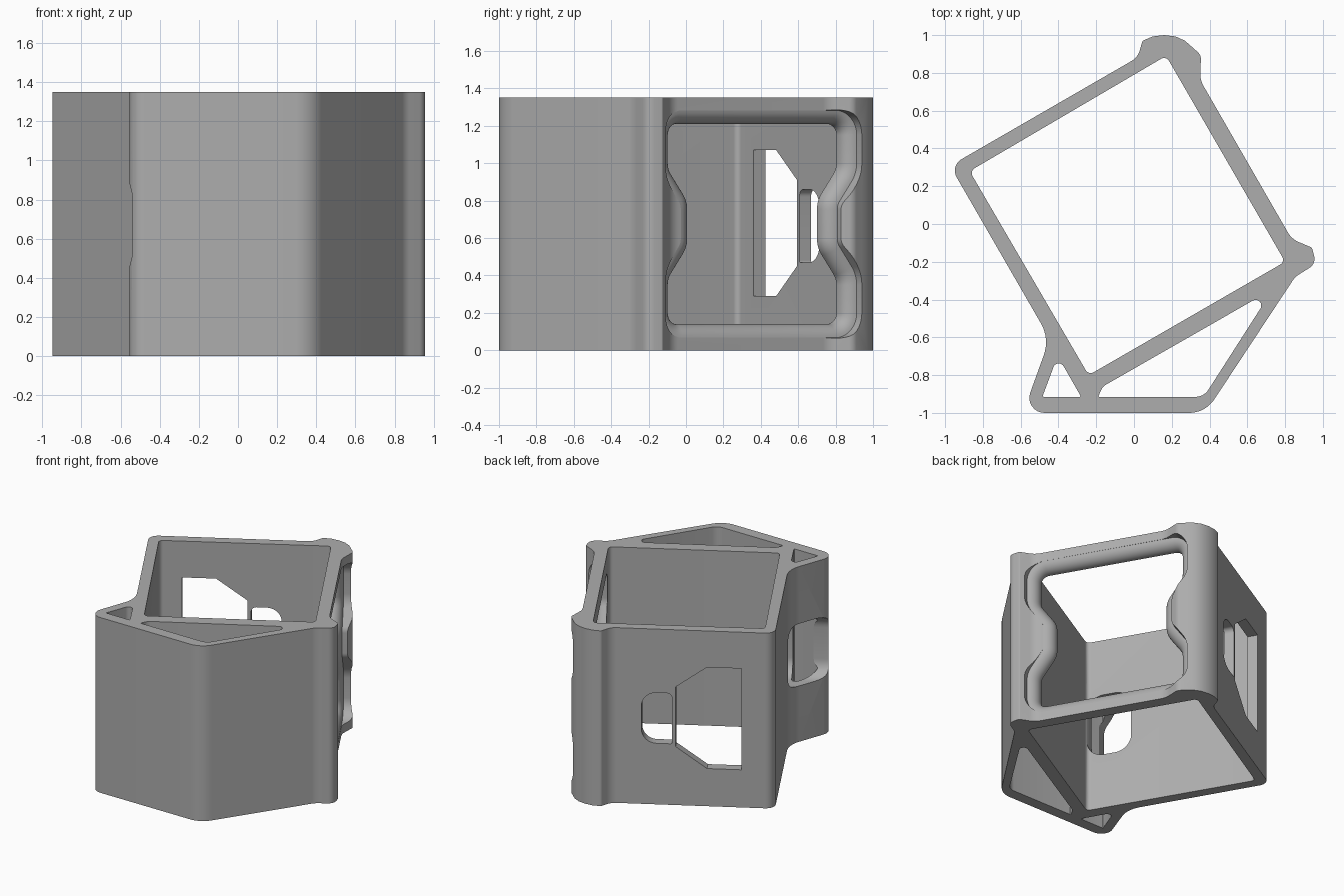
import bpy, bmesh, math
from mathutils import Vector

HEIGHT = 1.35
ALONG = Vector((0.866, 0.5))      # direction of the two slanted long walls
ACROSS = Vector((-0.5, 0.866))    # direction of the other two walls
TOP, RIGHT, LOW, LEFT = (0.17, 0.89), (0.80, -0.20), (-0.24, -0.80), (-0.87, 0.28)

if "Cube" in bpy.data.objects:
    bpy.data.objects.remove(bpy.data.objects["Cube"])

grey = bpy.data.materials.new("plain grey")
grey.use_nodes = True
COLOUR = (0.42, 0.42, 0.42, 1)
grey.diffuse_color = COLOUR
grey.node_tree.nodes["Principled BSDF"].inputs["Base Color"].default_value = COLOUR


def rounded(corners, steps=8):
    """Closed outline whose corners (x, y, radius) are replaced by arcs."""
    out = []
    for i, (x, y, r) in enumerate(corners):
        p = Vector((x, y))
        a = Vector(corners[i - 1][:2]) - p
        b = Vector(corners[(i + 1) % len(corners)][:2]) - p
        if r == 0:
            out.append(p)
            continue
        la, lb = a.length, b.length
        a.normalize()
        b.normalize()
        half = a.angle(b) / 2
        t = min(r / math.tan(half), 0.49 * la, 0.49 * lb)
        r = t * math.tan(half)
        centre = p + (a + b).normalized() * (r / math.sin(half))
        start, end = p + a * t - centre, p + b * t - centre
        sweep = start.angle_signed(end)
        for k in range(steps + 1):
            ang = -sweep * k / steps
            c, s = math.cos(ang), math.sin(ang)
            out.append(centre + Vector((start.x * c - start.y * s, start.x * s + start.y * c)))
    return out


def offset(pts, dist):
    """Grow an outline evenly."""
    area = sum(pts[i - 1].cross(p) for i, p in enumerate(pts))
    sign = 1 if area > 0 else -1
    out = []
    for i, p in enumerate(pts):
        e1 = (p - pts[i - 1]).normalized()
        e2 = (pts[(i + 1) % len(pts)] - p).normalized()
        tangent = (e1 + e2).normalized()
        normal = Vector((tangent.y, -tangent.x)) * sign
        out.append(p + normal * dist / max(0.5, tangent.dot(e1)))
    return out


def loft(name, pts, rings, place):
    """Solid through grown copies of an outline; rings are (depth, growth)."""
    bm = bmesh.new()
    loops = [[bm.verts.new(place(p.x, p.y, d)) for p in offset(pts, g)] for d, g in rings]
    n = len(pts)
    for lo, hi in zip(loops, loops[1:]):
        for i in range(n):
            bm.faces.new((lo[i - 1], lo[i], hi[i], hi[i - 1]))
    bm.faces.new(loops[0])
    bm.faces.new(loops[-1])
    bmesh.ops.recalc_face_normals(bm, faces=bm.faces)
    mesh = bpy.data.meshes.new(name)
    bm.to_mesh(mesh)
    bm.free()
    mesh.materials.append(grey)
    obj = bpy.data.objects.new(name, mesh)
    bpy.context.collection.objects.link(obj)
    return obj


def upright(x, y, d):
    return (x, y, d)


def on_wall(origin, along, outward):
    def place(u, z, d):
        p = Vector(origin) + along * u + outward * d
        return (p.x, p.y, z)
    return place


# Outer shell outline with corner posts and front nose
shell = rounded([
    (-0.588, -1.0, 0.08), (0.378, -1.0, 0.16), (0.853, -0.28, 0.12),
    (0.965, -0.21, 0.06), (0.942, -0.125, 0.012), (0.835, -0.08, 0.12),
    (0.35, 0.762, 0.12), (0.355, 0.895, 0.05), (0.27, 0.97, 0),
    (0.22, 0.993, 0), (0.16, 1.0, 0), (0.10, 0.993, 0), (0.045, 0.97, 0.02),
    (0.02, 0.882, 0.1), (-0.974, 0.308, 0.07), (-0.446, -0.607, 0.2)])
frame = loft("bracket_frame", shell, [(0, 0), (HEIGHT, 0)], upright)

# Vertical wells
main_well = rounded([(*p, 0.03) for p in (TOP, LEFT, LOW, RIGHT)])
small_well = rounded([(-0.485, -0.915, 0.005), (-0.28, -0.915, 0.005), (-0.404, -0.698, 0.03)])
nose_well = rounded([(-0.19, -0.915, 0.005), (0.37, -0.915, 0.08),
                     (0.735, -0.345, 0.03), (-0.165, -0.86, 0.06)])
cutters = [loft("well_cutter", w, [(-0.1, 0), (HEIGHT + 0.1, 0)], upright)
           for w in (main_well, small_well, nose_well)]

# Large lobed window with a rolled outer rim
half_side = [(0.10, 0.14, 0.06), (0.10, 0.38, 0.1), (0.22, 0.55, 0.15),
             (0.22, 0.80, 0.15), (0.10, 0.97, 0.1), (0.10, 1.21, 0.06)]
lobed = rounded(half_side + [(1.26 - u, z, r) for u, z, r in reversed(half_side)])
R = 0.08
rim = [(-0.06, 0)]
for k in range(9):
    a = math.radians(85) * k / 8
    rim.append((0.01 + R * math.sin(a), R * (1 - math.cos(a))))
rim.append((0.35, 0.085))
cutters.append(loft("large_window_cutter", lobed, rim, on_wall(RIGHT, ACROSS, ALONG)))

# Chamfered window and half-round window beside it
straight = [(-0.05, 0), (0.3, 0)]
back_wall = on_wall(LEFT, ALONG, ACROSS)
chamfered = [Vector(p) for p in ((0.16, 0.29), (0.40, 0.29), (0.62, 0.45),
                                 (0.62, 0.91), (0.40, 1.07), (0.16, 1.07))]
half_round = rounded([(0.645, 0.47, 0.01), (0.86, 0.47, 0.19),
                      (0.86, 0.86, 0.19), (0.645, 0.86, 0.04)])
for outline in (chamfered, half_round):
    cutters.append(loft("back_window_cutter", outline, straight, back_wall))

# Rounded side window passing through the small leg
side = rounded([(0.004, 0.43, 0.12), (0.33, 0.43, 0.12), (0.33, 0.91, 0.12), (0.004, 0.91, 0.12)])
cutters.append(loft("side_window_cutter", side, [(-0.04, 0), (0.5, 0)],
                    on_wall(LOW, ACROSS, -ALONG)))

# Cut everything out, then drop the cutters
for c in cutters:
    c.hide_render = True
    mod = frame.modifiers.new(c.name, "BOOLEAN")
    mod.operation, mod.solver, mod.object = "DIFFERENCE", "EXACT", c
bpy.context.view_layer.update()
result = bpy.data.meshes.new_from_object(frame.evaluated_get(bpy.context.evaluated_depsgraph_get()))
frame.modifiers.clear()
frame.data = result
result.materials.clear()
result.materials.append(grey)
for p in result.polygons:
    p.material_index = 0
for c in cutters:
    bpy.data.objects.remove(c)

bpy.ops.object.select_all(action="DESELECT")
frame.select_set(True)
bpy.context.view_layer.objects.active = frame
bpy.ops.object.shade_smooth_by_angle(angle=math.radians(30))
